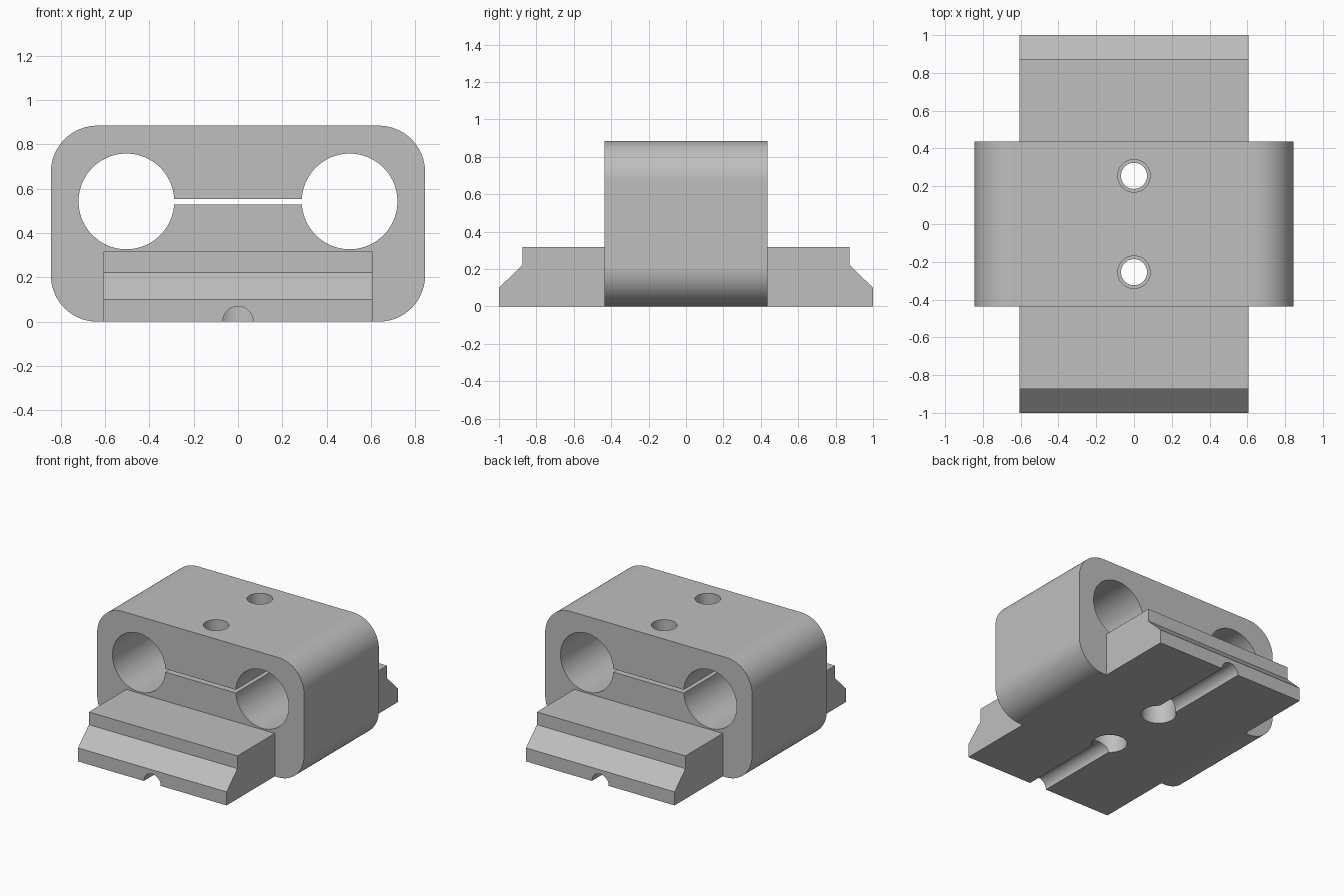
import bpy, bmesh, math
from mathutils import Matrix, Vector

if "Cube" in bpy.data.objects:
    bpy.data.objects.remove(bpy.data.objects["Cube"], do_unlink=True)

grey = bpy.data.materials.new("plain grey")
grey.use_nodes = True
grey.diffuse_color = (0.52, 0.52, 0.52, 1)
grey.node_tree.nodes["Principled BSDF"].inputs["Base Color"].default_value = (0.52, 0.52, 0.52, 1)


def add_object(name, bm):
    bmesh.ops.recalc_face_normals(bm, faces=bm.faces)
    mesh = bpy.data.meshes.new(name)
    bm.to_mesh(mesh)
    bm.free()
    mesh.materials.append(grey)
    ob = bpy.data.objects.new(name, mesh)
    bpy.context.collection.objects.link(ob)
    return ob


def extrude(name, points, step):
    bm = bmesh.new()
    face = bm.faces.new([bm.verts.new(p) for p in points])
    new = bmesh.ops.extrude_face_region(bm, geom=[face])["geom"]
    bmesh.ops.translate(bm, vec=step, verts=[v for v in new if isinstance(v, bmesh.types.BMVert)])
    return add_object(name, bm)


def cylinder(name, radius, start, end, segments=64):
    start, end = Vector(start), Vector(end)
    axis = end - start
    bm = bmesh.new()
    bmesh.ops.create_cone(
        bm, cap_ends=True, segments=segments, radius1=radius, radius2=radius, depth=axis.length,
        matrix=Matrix.Translation((start + end) / 2) @ axis.to_track_quat('Z', 'Y').to_matrix().to_4x4())
    return add_object(name, bm)


def combine(target, tool, operation):
    mod = target.modifiers.new("boolean", 'BOOLEAN')
    mod.operation, mod.object, mod.solver = operation, tool, 'EXACT'
    bpy.context.view_layer.update()
    result = bpy.data.meshes.new_from_object(target.evaluated_get(bpy.context.evaluated_depsgraph_get()))
    target.modifiers.clear()
    target.data = result
    bpy.data.objects.remove(tool, do_unlink=True)


# Rounded clamp block
W, H, D, R, STEPS = 0.845, 0.885, 0.437, 0.21, 20
outline = []
for i, (sx, sz) in enumerate([(1, 1), (-1, 1), (-1, -1), (1, -1)]):
    for k in range(STEPS + 1):
        a = math.pi / 2 * (i + k / STEPS)
        outline.append((sx * (W - R) + R * math.cos(a), -D,
                        H / 2 + sz * (H / 2 - R) + R * math.sin(a)))
body = extrude("rod_clamp_block", outline, (0, 2 * D, 0))

# Long base with chamfered ends
half = [(1, 0), (1, 0.1), (0.873, 0.223), (0.873, 0.317)]
side = half + [(-y, z) for y, z in reversed(half)]
base = extrude("base", [(-0.607, y, z) for y, z in side], (1.214, 0, 0))
combine(body, base, 'UNION')

# Rod bores joined by a narrow clamping slit
for s in (-1, 1):
    bore = cylinder("bore_cutter", 0.216, (s * 0.504, -1.2, 0.543), (s * 0.504, 1.2, 0.543), 96)
    combine(body, bore, 'DIFFERENCE')
slit = extrude("slit_cutter", [(x, -1.2, z) for x, z in
               ((-0.4, 0.53), (0.4, 0.53), (0.4, 0.554), (-0.4, 0.554))], (0, 2.4, 0))
combine(body, slit, 'DIFFERENCE')

# Screw holes, recesses underneath and half-round grooves to the ends
for s in (-1, 1):
    y = s * 0.255
    for tool in (cylinder("screw_cutter", 0.069, (0, y, -0.2), (0, y, 1.2)),
                 cylinder("clearance_cutter", 0.086, (0, y, 0.54), (0, y, 1.2)),
                 cylinder("recess_cutter", 0.117, (0, y, -0.2), (0, y, 0.25)),
                 cylinder("groove_cutter", 0.069, (0, y, 0), (0, s * 1.2, 0))):
        combine(body, tool, 'DIFFERENCE')

# Smooth curved walls, crisp edges
bpy.ops.object.select_all(action='DESELECT')
body.select_set(True)
bpy.context.view_layer.objects.active = body
bpy.ops.object.shade_smooth_by_angle(angle=math.radians(30))
weighted = body.modifiers.new("weighted normals", 'WEIGHTED_NORMAL')
weighted.keep_sharp = True
